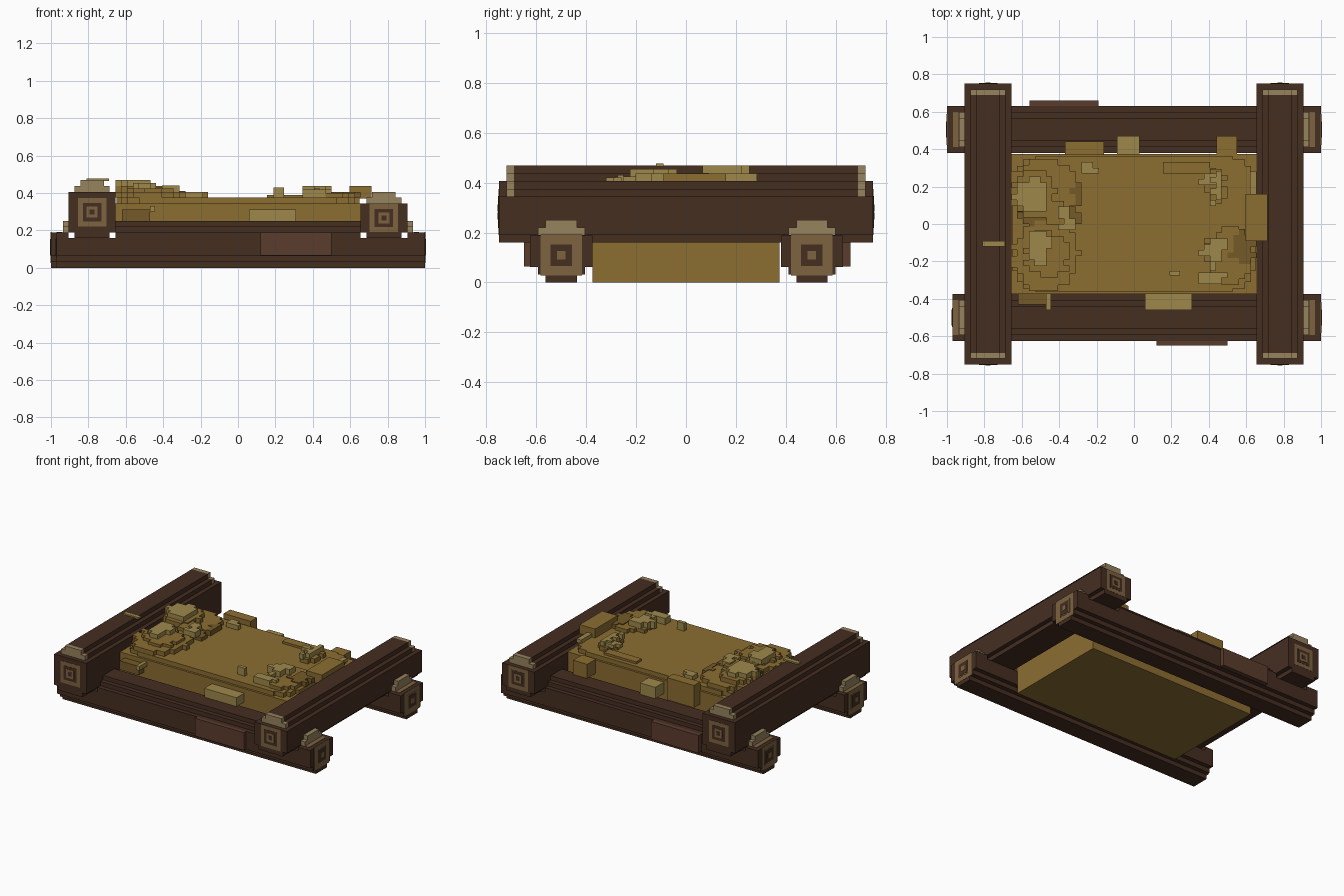
import bpy, bmesh, math, random
from mathutils import Vector

if "Cube" in bpy.data.objects:
    bpy.data.objects.remove(bpy.data.objects["Cube"])

random.seed(4)
V = 1 / 32  # voxel size


def mat(name, hexcode):
    m = bpy.data.materials.new(name)
    c = [int(hexcode[i:i + 2], 16) / 255 for i in (0, 2, 4)]
    m.diffuse_color = [((k + .055) / 1.055) ** 2.4 if k > .04 else k / 12.92 for k in c] + [1]
    m.use_nodes = True
    m.node_tree.nodes["Principled BSDF"].inputs["Base Color"].default_value = m.diffuse_color
    return m


BARK = mat("bark", "452e21")
PATCH = mat("bark_patch", "5b3c2d")
RING = mat("wood_ring", "7d6340")
CAP = mat("pale_wood", "97835f")
STRAW = mat("straw", "8b6d31")
DARK = mat("dark_straw", "745a28")
PALE = mat("pale_straw", "9e894b")


def prism(name, pts, axis, a, b, m):
    """Extrude a closed 2D outline along an axis from a to b."""
    bm = bmesh.new()
    place = {'x': lambda t, u, v: (t, u, v), 'y': lambda t, u, v: (u, t, v),
             'z': lambda t, u, v: (u, v, t)}[axis]
    f = bm.faces.new([bm.verts.new(place(a, *p)) for p in pts])
    r = bmesh.ops.extrude_face_region(bm, geom=[f])
    move = Vector(place(b - a, 0, 0))
    bmesh.ops.translate(bm, vec=move, verts=[e for e in r['geom'] if isinstance(e, bmesh.types.BMVert)])
    bmesh.ops.recalc_face_normals(bm, faces=bm.faces)
    me = bpy.data.meshes.new(name)
    bm.to_mesh(me)
    bm.free()
    me.materials.append(m)
    ob = bpy.data.objects.new(name, me)
    bpy.context.collection.objects.link(ob)
    return ob


def box(name, x0, x1, y0, y1, z0, z1, m):
    return prism(name, [(x0, y0), (x1, y0), (x1, y1), (x0, y1)], 'z', z0, z1, m)


def stepped(rows):
    """Outline of stacked rows (left, right, low, high)."""
    right = [p for l, r, a, b in rows for p in ((r, a), (r, b))]
    left = [p for l, r, a, b in reversed(rows) for p in ((l, b), (l, a))]
    pts = []
    for p in right + left:
        if not pts or p != pts[-1]:
            pts.append(p)
    return pts


def section(c, rows):
    return stepped([(c - h, c + h, a, b) for h, a, b in rows])


def blob(name, cx, cy, rx, ry, z0, z1, m, rough=1):
    """Flat voxel clump with a ragged elliptical outline."""
    rows, n = [], max(1, round(ry / V))
    for i in range(-n, n):
        w = rx * math.sqrt(1 - ((i + .5) / n) ** 2)
        l = round((cx - w) / V + random.uniform(-rough, rough) * .6) * V
        r = round((cx + w) / V + random.uniform(-rough, rough) * .6) * V
        rows.append((l, max(r, l + V), cy + i * V, cy + (i + 1) * V))
    return prism(name, stepped(rows), 'z', z0, z1, m)


def end_rings(name, axis, t, s, c, zc, sizes):
    """Nested square growth rings on a cut log end."""
    for i, (h, m) in enumerate(sizes):
        prism(f"{name}_ring_{i}", section(c, [(h, zc - h, zc + h)]), axis,
              t - s * .004, t + s * .0015 * (i + 1), m)


# Lower logs along x, notched where the upper logs rest
for name, c, x0 in (("front_log", -.5, -.97), ("back_log", .505, -1)):
    prism(name, section(c, [(.0625, 0, .031), (.094, .031, .0625), (.125, .0625, .16)]),
          'x', x0, 1, BARK)
    prism(name + "_top", section(c, [(.125, .16, .19), (.094, .19, .22), (.0625, .22, .25)]),
          'x', -.655, .655, BARK)
    for s, end in ((-1, x0), (1, 1)):
        prism(name + "_tip", section(c, [(.125, .16, .188)]), 'x', s * .905, end, BARK)
        prism(name + "_cap", section(c, [(.094, .188, .22), (.0625, .22, .25)]),
              'x', s * .905, s * .936, CAP)
        tip = end - s * .031 if abs(end) == 1 else end
        prism(name + "_pale_edge", section(c, [(.094, .187, .191)]), 'x', tip - s * .031, tip, RING)
        end_rings(name, 'x', end, s, c, .11,
                  ((.083, RING), (.052, RING), (.043, BARK), (.017, RING)))

# Upper logs along y
for name, c, top in (("left_log", -.78, .406), ("right_log", .78, .344)):
    prism(name, section(c, [(.094, .16, .19), (.125, .19, top)]), 'y', -.75, .75, BARK)
    crown = [(.094, top, top + V), (.0625, top + V, top + 2 * V)]
    prism(name + "_crown", section(c, crown), 'y', -.69, .69, BARK)
    for s in (-1, 1):
        prism(name + "_cap", section(c, crown), 'y', s * .69, s * .72, CAP)
        end_rings(name, 'y', s * .75, s, c, (top + .19) / 2,
                  ((.076, RING), (.049, BARK), (.03, RING), (.014, BARK)))

# Bark patches on the outer sides
box("front_bark_patch", .12, .5, -.65, -.62, .065, .19, PATCH)
box("back_bark_patch", -.56, -.19, .625, .66, .065, .19, PATCH)

# Straw bed with clipped corners on its top layers
box("straw_bed", -.655, .655, -.375, .375, 0, .344, STRAW)
layer = [(-w, w, a, b) for w, a, b in (
    (.53, -.36, -.344), (.594, -.344, -.31), (.625, -.31, -.25), (.65, -.25, .25),
    (.625, .25, .31), (.594, .31, .344), (.53, .344, .36))]
prism("straw_top_layer", stepped(layer), 'z', .344, .375, STRAW)

# Straw heap on the left: name, centre, radii, heights, colour
T = .375
for i, (cx, cy, rx, ry, z0, z1, m) in enumerate((
        (-.48, .19, .19, .16, T, .406, STRAW), (-.47, -.17, .18, .18, T, .406, STRAW),
        (-.44, .03, .17, .07, T, .4, DARK), (-.30, .16, .04, .07, T, .41, DARK),
        (-.53, .16, .11, .12, .4, .438, STRAW), (-.47, -.16, .12, .13, .4, .425, STRAW),
        (-.54, .16, .09, .1, .43, .47, PALE), (-.50, -.13, .06, .09, .42, .455, PALE),
        (-.42, .06, .07, .05, .4, .43, STRAW), (-.36, .03, .04, .06, .4, .44, PALE),
        (-.24, .30, .04, .04, T, .406, PALE),
        # Heap on the right
        (.50, -.17, .12, .15, T, .4, STRAW), (.58, -.12, .07, .08, T, .406, DARK),
        (.43, -.14, .06, .07, .39, .438, PALE), (.43, -.22, .03, .04, .39, .425, PALE),
        (.40, -.29, .09, .045, T, .42, PALE), (.28, .30, .17, .045, T, .39, STRAW),
        (.44, .20, .06, .10, T, .406, STRAW), (.44, .19, .03, .09, .4, .438, PALE),
        (.40, .24, .045, .03, .4, .425, PALE))):
    blob(f"straw_clump_{i}", cx, cy, rx, ry, z0, z1, m)

# Loose straw pieces lying on the bed and the logs
for i, b in enumerate((
        (.06, .31, -.46, -.37, .25, .312, PALE), (-.62, -.47, -.43, -.37, .25, .312, DARK),
        (-.47, -.445, -.46, -.34, .30, .33, PALE), (-.37, -.16, .37, .44, .25, .406, STRAW),
        (-.09, .03, .37, .47, .25, .33, PALE), (.44, .55, .37, .47, .25, .35, STRAW),
        (.09, .28, .37, .42, .25, .438, STRAW),
        (.595, .715, -.09, .16, .37, .438, STRAW), (.62, .655, .16, .28, T, .40, PALE),
        (-.81, -.69, -.12, -.09, .465, .478, PALE), (.19, .245, -.275, -.25, T, .43, PALE))):
    if i != 6:
        box(f"loose_straw_{i}", *b)
